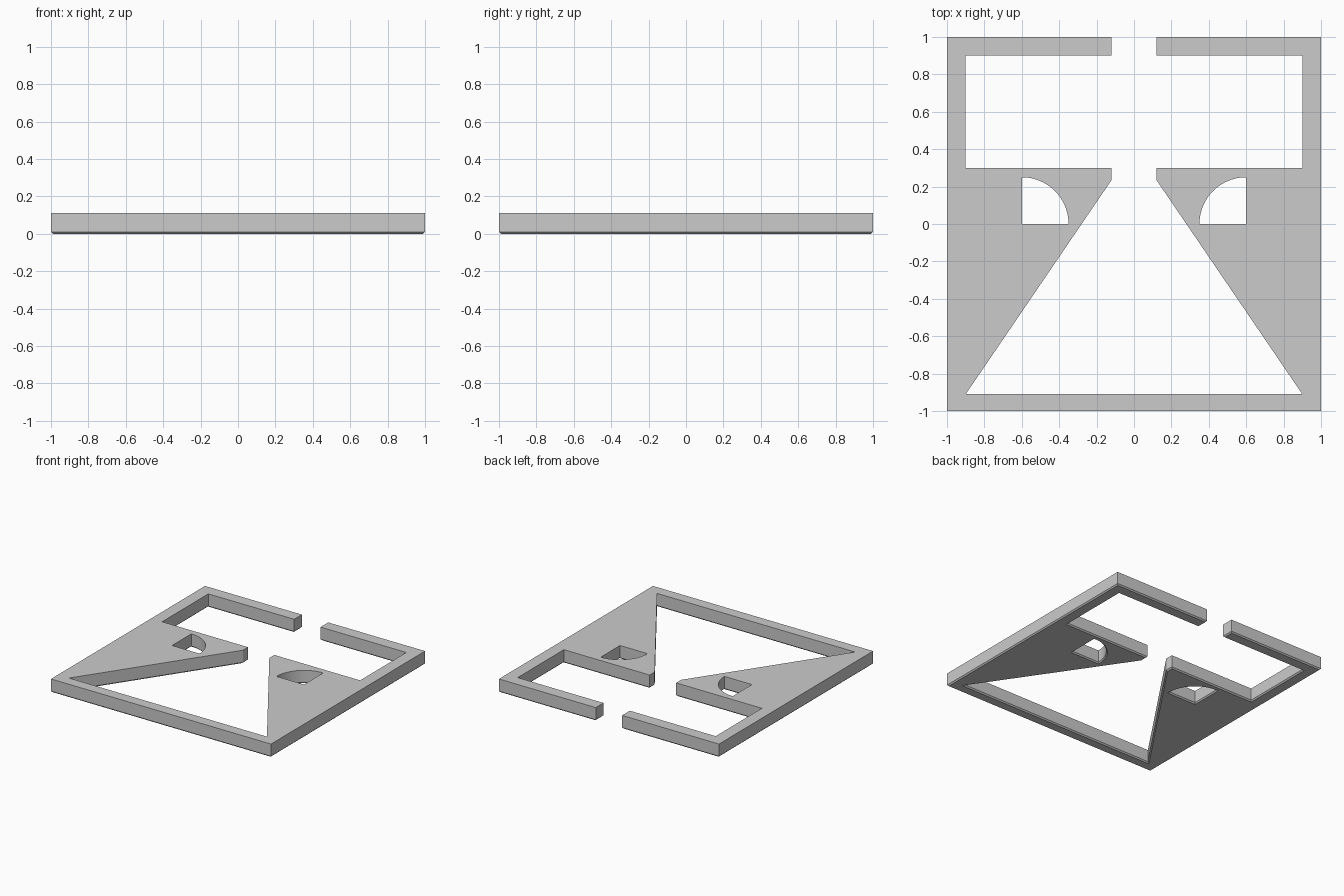
import bpy, bmesh, math
from mathutils import Vector

if "Cube" in bpy.data.objects:
    bpy.data.objects.remove(bpy.data.objects["Cube"])

BASE, TOP, INSET = 0.01, 0.11, 0.01


def inset_loop(pts, d):
    """Move a loop inward (material lies left of each edge) with mitred corners."""
    out = []
    for i, p in enumerate(pts):
        p = Vector(p)
        a = (p - Vector(pts[i - 1])).normalized()
        b = (Vector(pts[(i + 1) % len(pts)]) - p).normalized()
        na, nb = Vector((-a.y, a.x)), Vector((-b.y, b.x))
        out.append(p + (na + nb) * d / (1 + na.dot(nb)))
    return out


def mirrored(pts):
    return [(-x, y) for x, y in reversed(pts)]


# Right half of the outline: frame, top gap, shelf and sloping gusset
half = [(1, -1), (1, 1), (0.12, 1), (0.12, 0.9), (0.9, 0.9), (0.9, 0.3),
        (0.12, 0.3), (0.12, 0.235), (0.9, -0.91)]
outline = half + mirrored(half)

# Quarter-round window, listed clockwise because it is a hole
N = 20
window = [(0.6, 0)] + [(0.6 - 0.25 * math.cos(t), 0.25 * math.sin(t))
                       for t in (math.pi / 2 * i / N for i in range(N + 1))]
loops = [outline, window, [(-x, y) for x, y in reversed(window)]]

# Stack rings: chamfered foot, then straight walls
bm = bmesh.new()
bottom, top = [], []
for pts in loops:
    rings = [[bm.verts.new((x, y, z)) for x, y in ring]
             for ring, z in ((inset_loop(pts, INSET), 0), (pts, BASE), (pts, TOP))]
    n = len(pts)
    for lo, hi in zip(rings, rings[1:]):
        for i in range(n):
            j = (i + 1) % n
            bm.faces.new((lo[i], lo[j], hi[j], hi[i]))
    for ring, store in ((rings[0], bottom), (rings[-1], top)):
        store += [bm.edges.get((ring[i], ring[(i + 1) % n])) for i in range(n)]

# Flat caps with the windows left open
for edges, nz in ((bottom, -1), (top, 1)):
    bmesh.ops.triangle_fill(bm, edges=edges, use_beauty=True, normal=(0, 0, nz))
bmesh.ops.recalc_face_normals(bm, faces=bm.faces)

mesh = bpy.data.meshes.new("frame_plate")
bm.to_mesh(mesh)
bm.free()
plate = bpy.data.objects.new("frame_plate", mesh)
bpy.context.collection.objects.link(plate)
bpy.context.view_layer.objects.active = plate
plate.select_set(True)
bpy.ops.object.shade_smooth_by_angle(angle=math.radians(20))
